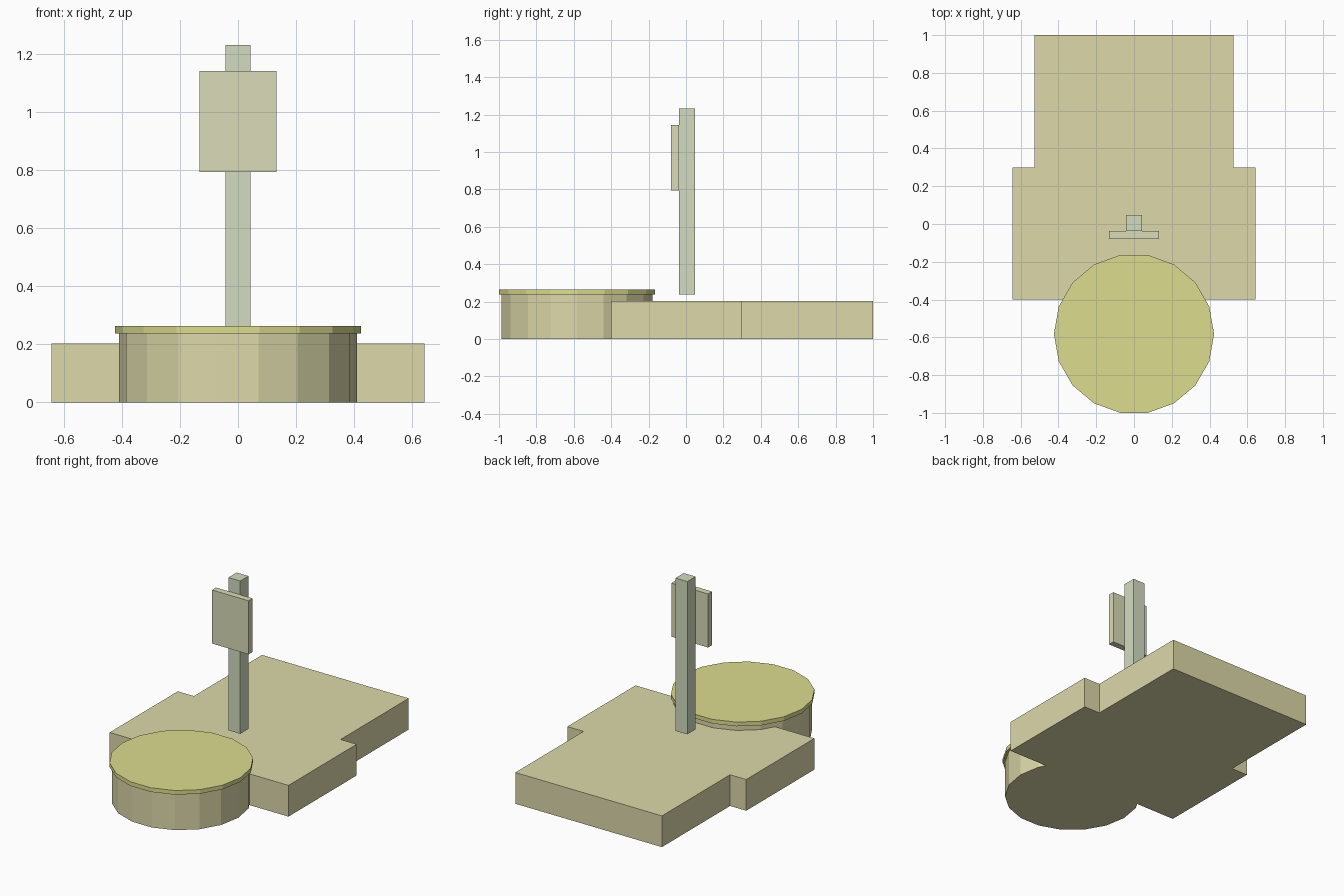
import bpy, bmesh, math

if "Cube" in bpy.data.objects:
    bpy.data.objects.remove(bpy.data.objects["Cube"])


def material(name, rgb):
    m = bpy.data.materials.new(name)
    m.diffuse_color = (*rgb, 1)
    m.use_nodes = True
    m.node_tree.nodes["Principled BSDF"].inputs["Base Color"].default_value = m.diffuse_color
    return m


def prism(name, outline, z0, z1, mat):
    """Extrude a counter-clockwise xy outline from z0 to z1."""
    bm = bmesh.new()
    face = bm.faces.new([bm.verts.new((x, y, z0)) for x, y in outline])
    top = bmesh.ops.extrude_face_region(bm, geom=[face])["geom"]
    verts = [v for v in top if isinstance(v, bmesh.types.BMVert)]
    bmesh.ops.translate(bm, verts=verts, vec=(0, 0, z1 - z0))
    if not any(len(f.verts) == len(outline) and all(abs(v.co.z - z0) < 1e-6 for v in f.verts)
               for f in bm.faces):
        bm.faces.new([v for v in bm.verts if abs(v.co.z - z0) < 1e-6])
    bmesh.ops.recalc_face_normals(bm, faces=bm.faces)
    me = bpy.data.meshes.new(name)
    bm.to_mesh(me)
    bm.free()
    me.materials.append(mat)
    ob = bpy.data.objects.new(name, me)
    bpy.context.collection.objects.link(ob)
    return ob


def rect(hx, y0, y1):
    return [(-hx, y0), (hx, y0), (hx, y1), (-hx, y1)]


def ring(r, cy, n=18):
    return [(r * math.cos(math.tau * i / n), cy + r * math.sin(math.tau * i / n))
            for i in range(n)]


sand = material("sand", (0.72, 0.69, 0.40))
yellow = material("yellow", (0.72, 0.72, 0.275))
pale_green = material("pale_green", (0.65, 0.72, 0.53))
pale_sand = material("pale_sand", (0.70, 0.71, 0.48))

# Stepped base slab: wide at the front, narrower at the back
half = [(0.643, -0.4), (0.643, 0.3), (0.527, 0.3), (0.527, 1.0)]
prism("base_slab", half + [(-x, y) for x, y in reversed(half)], 0, 0.203, sand)

# Round drum at the front with an overhanging lid
prism("drum", ring(0.41, -0.582), 0, 0.237, sand)
prism("drum_lid", ring(0.424, -0.582), 0.237, 0.264, yellow)

# Square post, hovering slightly above the slab, and the plate on its front
prism("post", rect(0.0425, -0.038, 0.047), 0.239, 1.232, pale_green)
prism("sign_plate", rect(0.132, -0.079, -0.038), 0.795, 1.143, pale_sand)
